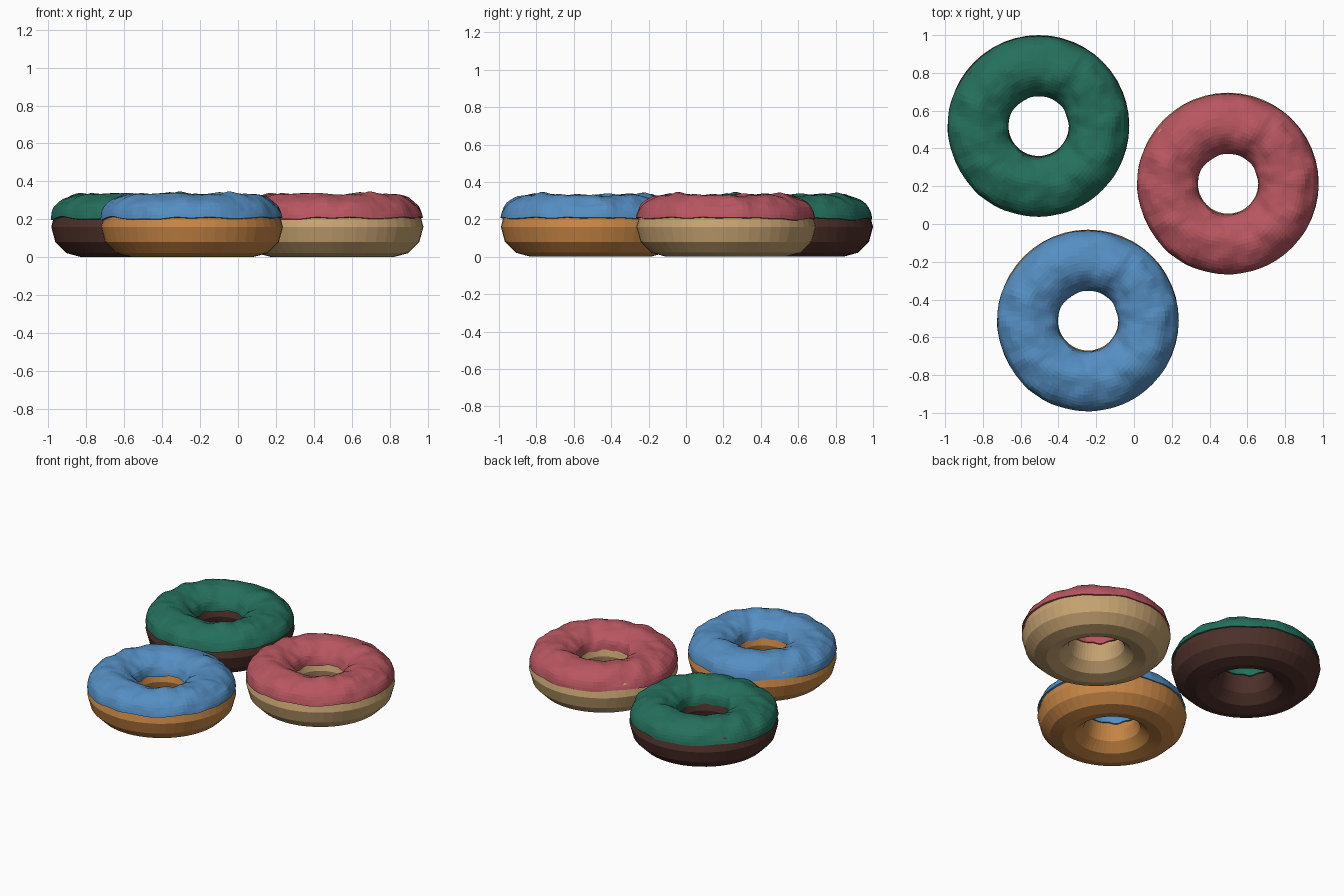
import bpy, bmesh, math
from mathutils import Vector, noise

if "Cube" in bpy.data.objects:
    bpy.data.objects.remove(bpy.data.objects["Cube"])

MAJOR, MINOR, MID_Z = 0.32, 0.16, 0.165


def material(name, rgb):
    m = bpy.data.materials.new(name)
    m.diffuse_color = (*rgb, 1)
    m.use_nodes = True
    m.node_tree.nodes["Principled BSDF"].inputs["Base Color"].default_value = m.diffuse_color
    return m


def ring_point(u, v, r):
    """Point on a torus: u around the ring, v around the tube."""
    d = MAJOR + r * math.cos(v)
    return Vector((d * math.cos(u), d * math.sin(u), MID_Z + r * math.sin(v)))


def ring_mesh(name, nu, nv, section):
    """Closed ring whose cross-section loop comes from section(u, j)."""
    bm = bmesh.new()
    rows = [[bm.verts.new(section(2 * math.pi * i / nu, j)) for j in range(nv)]
            for i in range(nu)]
    for i in range(nu):
        a, b = rows[i], rows[(i + 1) % nu]
        for j in range(nv):
            k = (j + 1) % nv
            bm.faces.new((a[j], b[j], b[k], a[k]))
    bmesh.ops.recalc_face_normals(bm, faces=bm.faces)
    me = bpy.data.meshes.new(name)
    bm.to_mesh(me)
    bm.free()
    return me


# Dough cross-section: a plain twelve-sided tube
def dough(u, j):
    return ring_point(u, 2 * math.pi * j / 12, MINOR)


# Icing cross-section: lumpy outer skin, then back along the dough
OUT, INN = 22, 10


def icing(u, j):
    c, s = math.cos(u), math.sin(u)
    lo = math.radians(16) + 0.10 * noise.noise(Vector((c * 3.2, s * 3.2, 1.7)))
    hi = math.radians(164) + 0.12 * noise.noise(Vector((c * 2.5, s * 2.5, 7.3)))
    if j < OUT:
        t = j / (OUT - 1)
        v = lo + (hi - lo) * t
        p = ring_point(u, v, MINOR)
        lump = 0.016 * noise.noise(p * 10) + 0.004 * noise.noise(p * 24)
        edge = min(1, 7 * min(t, 1 - t))
        p = ring_point(u, v, MINOR + 0.005 + 0.008 * edge + lump * (0.25 + 0.75 * edge))
    else:
        t = (j - OUT) / (INN - 1)
        p = ring_point(u, hi + (lo - hi) * t, MINOR - 0.006)
    return p + Vector((0, -0.004, 0))


dough_mesh = ring_mesh("dough", 48, 12, dough)
icing_mesh = ring_mesh("icing", 96, OUT + INN, icing)

# Three iced rings: position, dough colour, icing colour
rings = {
    "green": ((-0.505, 0.52), (0.076, 0.03, 0.023), (0.018, 0.16, 0.107)),
    "pink": ((0.498, 0.215), (0.58, 0.376, 0.17), (0.48, 0.093, 0.117)),
    "blue": ((-0.243, -0.51), (0.58, 0.24, 0.061), (0.09, 0.27, 0.54)),
}
for label, (xy, dough_rgb, icing_rgb) in rings.items():
    for part, mesh, rgb in (("dough", dough_mesh, dough_rgb), ("icing", icing_mesh, icing_rgb)):
        name = f"{label}_ring_{part}"
        me = mesh.copy()
        me.materials.append(material(name, rgb))
        ob = bpy.data.objects.new(name, me)
        ob.location = (*xy, -0.005)
        bpy.context.collection.objects.link(ob)
